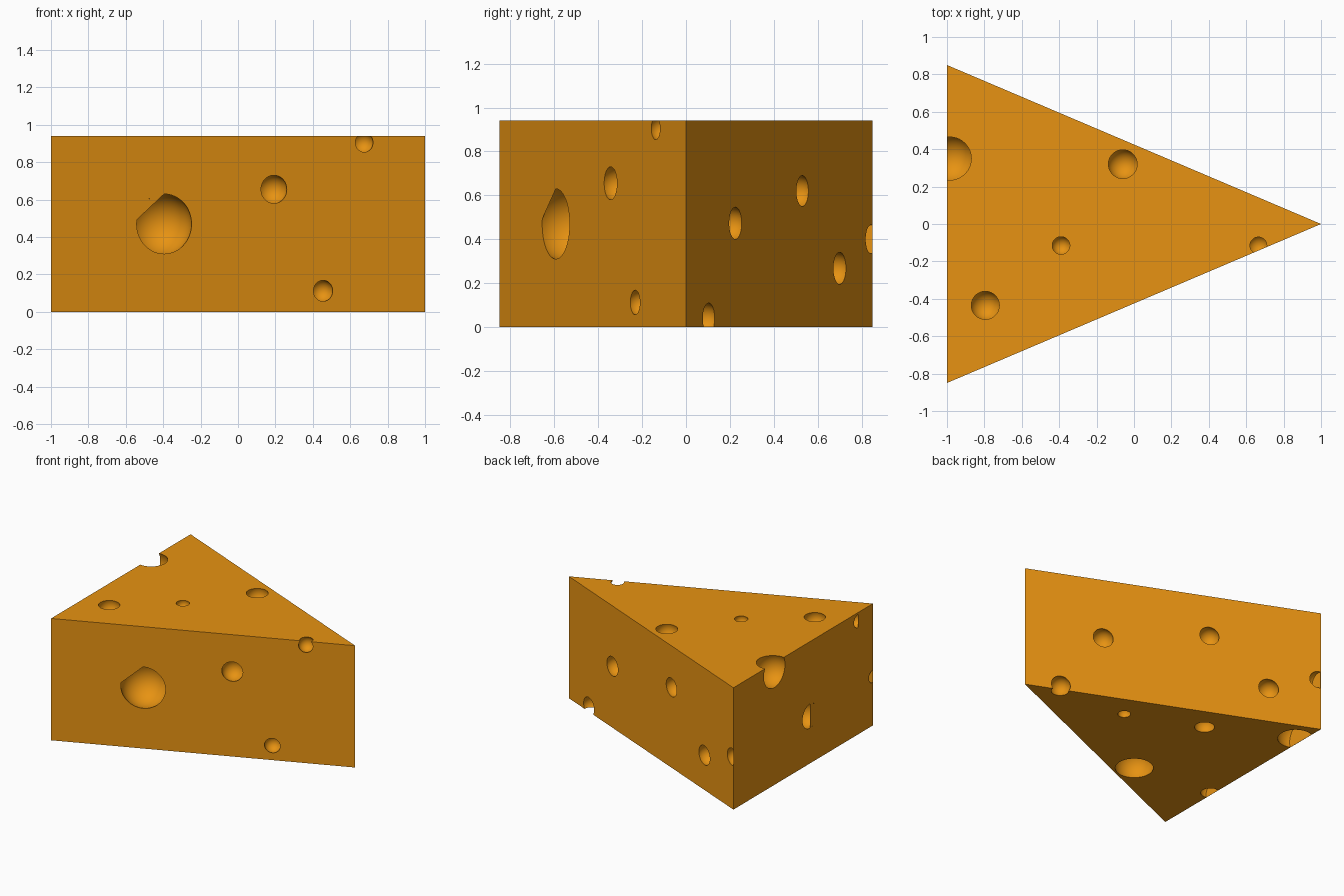
import bpy, bmesh
from math import sin, cos, radians, sqrt
from mathutils import Vector, Matrix

if "Cube" in bpy.data.objects:
    bpy.data.objects.remove(bpy.data.objects["Cube"])

H = 0.94
UP = Vector((0, 0, 1))
SL = 0.425                                    # slope of the slanted sides
FRONT = Vector((SL, -1, 0)).normalized()      # outward normals
BACK = Vector((SL, 1, 0)).normalized()
LEFT = Vector((-1, 0, 0))

mat = bpy.data.materials.new("cheese")
mat.diffuse_color = (0.8, 0.29, 0.006, 1)
mat.use_nodes = True
mat.node_tree.nodes["Principled BSDF"].inputs["Base Color"].default_value = mat.diffuse_color


def make_object(name, bm):
    bmesh.ops.recalc_face_normals(bm, faces=bm.faces)
    me = bpy.data.meshes.new(name)
    bm.to_mesh(me)
    bm.free()
    me.materials.append(mat)
    ob = bpy.data.objects.new(name, me)
    bpy.context.collection.objects.link(ob)
    return ob


# wedge body
bm = bmesh.new()
base = bm.faces.new([bm.verts.new(p) for p in
                     ((-1, -0.85, 0), (1, 0, 0), (-1, 0.85, 0))])
ext = bmesh.ops.extrude_face_region(bm, geom=[base])
bmesh.ops.translate(bm, vec=(0, 0, H),
                    verts=[v for v in ext["geom"] if isinstance(v, bmesh.types.BMVert)])
wedge = make_object("cheese_wedge", bm)

# bubble cutters
holes = bmesh.new()


def bubble(c, r, clip=None):
    """Sphere; clip = outward normal of a side that must stay closed."""
    b = bmesh.new()
    bmesh.ops.create_uvsphere(b, u_segments=40, v_segments=24, radius=r,
                              matrix=Matrix.Translation(c))
    if clip:
        on_plane = Vector((-1, -0.85, 0)) if clip == FRONT else Vector((-1, 0.85, 0))
        bmesh.ops.bisect_plane(b, geom=b.verts[:] + b.edges[:] + b.faces[:],
                               plane_co=on_plane - clip * 0.001, plane_no=clip,
                               clear_outer=True)
        bmesh.ops.holes_fill(b, edges=[e for e in b.edges if e.is_boundary])
    bmesh.ops.recalc_face_normals(b, faces=b.faces)
    tmp = bpy.data.meshes.new("tmp")
    b.to_mesh(tmp)
    b.free()
    holes.from_mesh(tmp)
    bpy.data.meshes.remove(tmp)


def face_bubble(point, normal, r, clip=None):
    """Bubble whose opening on the face has radius r."""
    d = 0.35 * r
    bubble(Vector(point) - normal * d, sqrt(r * r + d * d), clip)


def front_pt(x, z):
    return Vector((x, -SL * (1 - x), z))


for x, z, r in ((-0.395, 0.47, 0.16), (0.192, 0.655, 0.075), (0.455, 0.112, 0.056)):
    face_bubble(front_pt(x, z), FRONT, r)
for y, z, r in ((0.225, 0.473, 0.073), (0.53, 0.62, 0.07), (0.70, 0.268, 0.073)):
    face_bubble((1 - y / SL, y, z), BACK, r)
face_bubble((-0.985, 0.845, 0.40), BACK, 0.065, LEFT)
for x, y, r in ((-0.06, 0.32, 0.077), (-0.39, -0.115, 0.047), (-0.795, -0.435, 0.075)):
    face_bubble((x, y, H), UP, r)
for x, y, r, clip in ((0.195, 0.125, 0.045, None), (-0.355, 0.347, 0.07, None),
                      (-0.346, -0.41, 0.134, None), (-0.95, 0.635, 0.127, LEFT),
                      (-0.98, -0.335, 0.067, LEFT)):
    face_bubble((x, y, 0), -UP, r, clip)
for y, z, r, clip in ((-0.085, 0.365, 0.093, None), (-0.67, 0.875, 0.05, None),
                      (-0.847, 0.38, 0.047, FRONT)):
    face_bubble((-1, y, z), LEFT, r, clip)
# bubbles breaking through edges
bubble((-0.985, 0.35, 0.88), 0.13)
bubble((0.665, -0.115, 0.905), 0.057)
bubble((0.748, 0.083, 0.04), 0.073)

cutter = make_object("bubble_cutter", holes)
for p in cutter.data.polygons:
    p.use_smooth = True
mod = wedge.modifiers.new("bubbles", "BOOLEAN")
mod.operation = "DIFFERENCE"
mod.solver = "EXACT"
mod.object = cutter
bpy.context.view_layer.objects.active = wedge
wedge.select_set(True)
cutter.select_set(False)
bpy.ops.object.modifier_apply(modifier=mod.name)
bpy.data.objects.remove(cutter)
bpy.ops.object.shade_smooth_by_angle(angle=radians(30))


# flat skin that partly closes three of the openings
def skin(name, c, u, r, a0, a1, n=16):
    b = bmesh.new()
    b.faces.new([b.verts.new(c + u * r * cos(a) + UP * r * sin(a))
                 for a in (radians(a0 + (a1 - a0) * i / n) for i in range(n + 1))])
    ob = make_object(name, b)
    # face outwards
    if ob.data.polygons[0].normal.dot(u.cross(UP)) < 0:
        ob.data.flip_normals()


skin("front_hole_skin", front_pt(-0.395, 0.47), Vector((1, SL, 0)).normalized(), 0.16, 90, 172)
skin("left_hole_skin", Vector((-1, -0.085, 0.365)), Vector((0, -1, 0)), 0.093, -90, 90)
skin("left_small_hole_skin", Vector((-1, -0.67, 0.875)), Vector((0, -1, 0)), 0.05, -90, 90)
